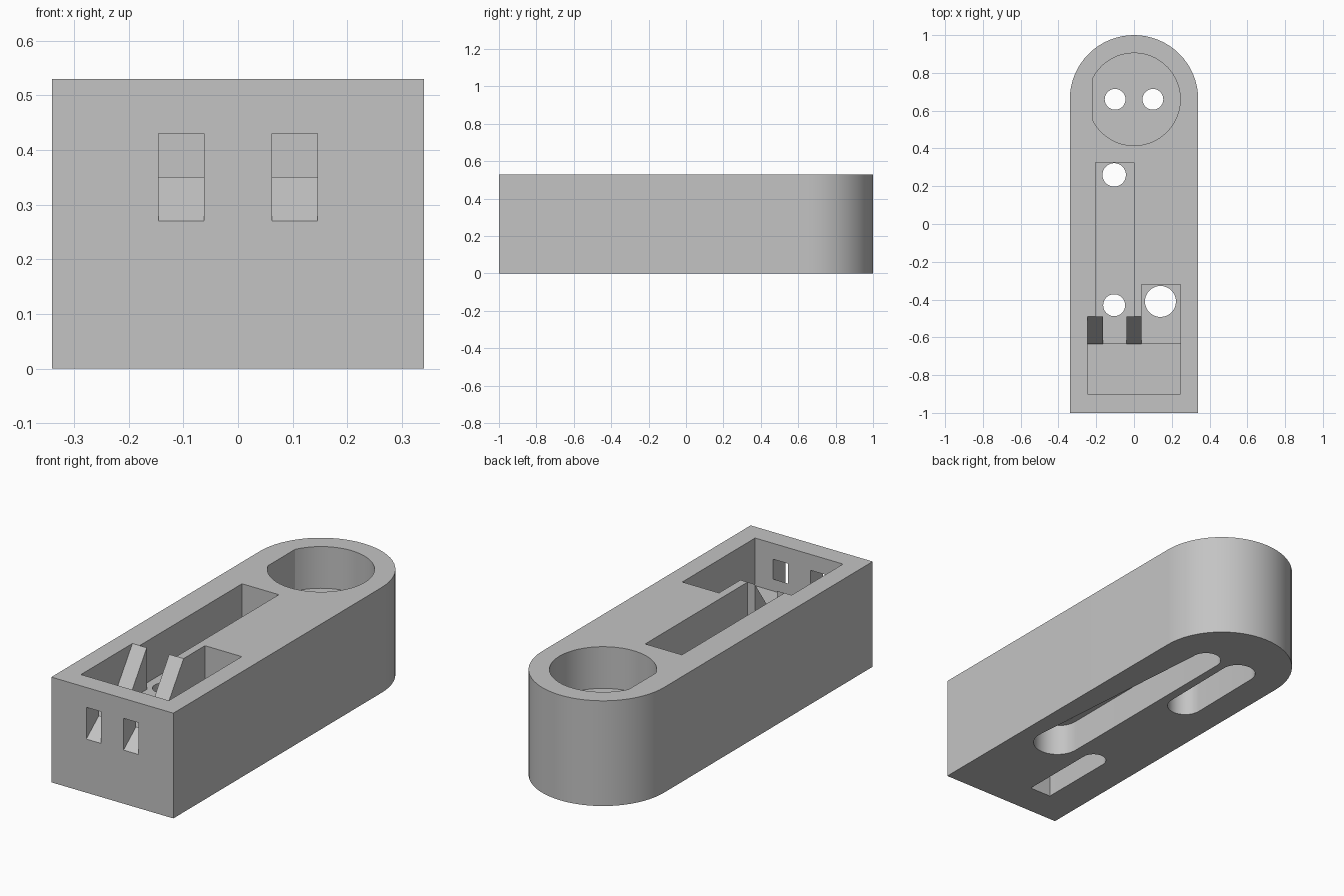
import bpy, bmesh
from math import sin, cos, pi, atan2, acos, hypot

cube = bpy.data.objects.get("Cube")
if cube:
    bpy.data.objects.remove(cube, do_unlink=True)

HEIGHT = 0.53
FLOOR = 0.32          # floor of the upper pockets
FRONT_FLOOR = 0.29    # floor of the front pocket
CHANNEL = 0.16        # depth of the underside channels
ABOVE = 0.6
BELOW = -0.05

grey = bpy.data.materials.new("plain_grey")
grey.use_nodes = True
grey.diffuse_color = (0.55, 0.55, 0.55, 1)
grey.node_tree.nodes["Principled BSDF"].inputs["Base Color"].default_value = (0.55, 0.55, 0.55, 1)


def arc(cx, cy, r, start, end, n):
    return [(cx + r * cos(start + (end - start) * i / n),
             cy + r * sin(start + (end - start) * i / n)) for i in range(n + 1)]


def rect(x0, x1, y0, y1):
    return [(x0, y0), (x1, y0), (x1, y1), (x0, y1)]


def circle(cx, cy, r):
    return arc(cx, cy, r, 0, 2 * pi, 48)[:-1]


def capsule(a, ra, b, rb):
    """Outline hugging two circles."""
    dx, dy = b[0] - a[0], b[1] - a[1]
    turn = atan2(dy, dx)
    t = acos((ra - rb) / hypot(dx, dy))
    return (arc(*b, rb, turn - t, turn + t, 20)
            + arc(*a, ra, turn + t, turn + 2 * pi - t, 20))


def prism(name, outline, lo, hi, axis="z"):
    """Extrude an outline: (x, y) along z, or (y, z) along x."""
    bm = bmesh.new()

    def place(p, h):
        return (p[0], p[1], h) if axis == "z" else (h, p[0], p[1])
    low = [bm.verts.new(place(p, lo)) for p in outline]
    high = [bm.verts.new(place(p, hi)) for p in outline]
    bm.faces.new(low)
    bm.faces.new(high)
    n = len(outline)
    for i in range(n):
        j = (i + 1) % n
        bm.faces.new((low[i], low[j], high[j], high[i]))
    bmesh.ops.recalc_face_normals(bm, faces=bm.faces)
    mesh = bpy.data.meshes.new(name)
    bm.to_mesh(mesh)
    bm.free()
    obj = bpy.data.objects.new(name, mesh)
    bpy.context.collection.objects.link(obj)
    mesh.materials.append(grey)
    return obj


# Block with a rounded back end
body = prism("housing_body", [(-0.34, -1), (0.34, -1)] + arc(0, 0.66, 0.34, 0, pi, 32), 0, HEIGHT)
bpy.context.view_layer.objects.active = body
body.select_set(True)


def cut(outline, lo, hi, axis="z"):
    cutter = prism("cutter", outline, lo, hi, axis)
    cutter.hide_render = True
    mod = body.modifiers.new("cut", "BOOLEAN")
    mod.operation = "DIFFERENCE"
    mod.solver = "EXACT"
    mod.object = cutter
    bpy.ops.object.modifier_apply(modifier=mod.name)
    bpy.data.objects.remove(cutter, do_unlink=True)


# Round pocket with one flat side
half = acos(0.22 / 0.245)
cut(arc(0, 0.66, 0.245, half - pi, pi - half, 44), FLOOR, ABOVE)

# Front pocket, long slot and side pocket
cut(rect(-0.245, 0.245, -0.9, -0.635), FRONT_FLOOR, ABOVE)
cut(rect(-0.205, 0, -0.49, 0.325), FLOOR, ABOVE)
cut(rect(0.04, 0.245, -0.7, -0.32), FLOOR, ABOVE)

# Sloping fins with a gap between them
cut([(-0.65, 0.298), (-0.442, ABOVE), (-0.65, ABOVE)], -0.245, 0.1, "x")
cut(rect(-0.165, -0.04, -0.7, -0.45), FLOOR, ABOVE)

# Windows through the front wall with sloping sills
for x in (-0.145, 0.0625):
    cut([(-1.02, 0.254), (-0.88, 0.366), (-0.88, 0.454), (-1.02, 0.426)], x, x + 0.0825, "x")

# Wiring channels in the underside
cut(capsule((0.14, -0.41), 0.115, (0.1, 0.66), 0.072), BELOW, CHANNEL)
cut(capsule((-0.105, 0.26), 0.085, (-0.1, 0.66), 0.085), BELOW, CHANNEL)
cut([(-0.165, -0.83), (-0.045, -0.83)] + arc(-0.105, -0.43, 0.06, 0, pi, 20), BELOW, CHANNEL)

# Holes joining the channels to the pockets
for x, y, r in ((-0.1, 0.66, 0.055), (0.1, 0.66, 0.055), (-0.105, 0.26, 0.062),
                (-0.105, -0.43, 0.058), (0.14, -0.41, 0.082)):
    cut(circle(x, y, r), CHANNEL - 0.05, FLOOR + 0.05)

bpy.ops.object.shade_smooth_by_angle(angle=0.5)
